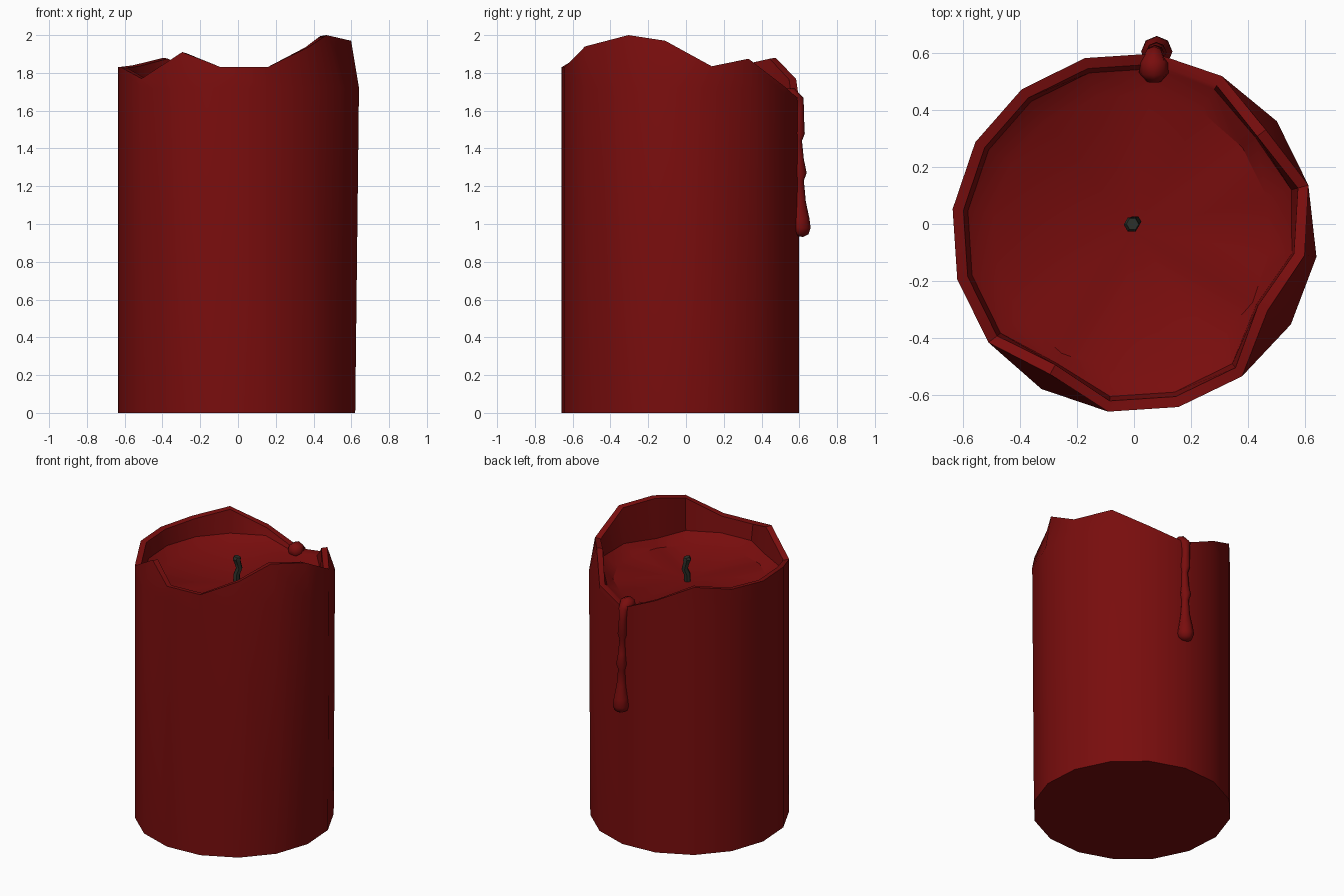
import bpy, bmesh, math
from mathutils import Vector

if "Cube" in bpy.data.objects:
    bpy.data.objects.remove(bpy.data.objects["Cube"])

def material(name, rgb):
    m = bpy.data.materials.new(name)
    m.diffuse_color = (*rgb, 1)
    m.use_nodes = True
    m.node_tree.nodes["Principled BSDF"].inputs["Base Color"].default_value = m.diffuse_color
    return m

red = material("dark red wax", (0.19, 0.004, 0.004))
black = material("charred wick", (0.025, 0.029, 0.022))

def loft(name, rings, mat, angle, tip=None):
    """Skin a list of closed rings; cap the start, and the end with a cap or a tip point."""
    bm = bmesh.new()
    vs = [[bm.verts.new(p) for p in r] for r in rings]
    n = len(vs[0])
    for a, b in zip(vs, vs[1:]):
        for i in range(n):
            j = (i + 1) % n
            bm.faces.new((a[i], a[j], b[j], b[i]))
    bm.faces.new(vs[0][::-1])
    if tip:
        t = bm.verts.new(tip)
        for i in range(n):
            bm.faces.new((vs[-1][i], vs[-1][(i + 1) % n], t))
    else:
        bm.faces.new(vs[-1])
    bmesh.ops.recalc_face_normals(bm, faces=bm.faces)
    me = bpy.data.meshes.new(name)
    bm.to_mesh(me)
    bm.free()
    me.materials.append(mat)
    ob = bpy.data.objects.new(name, me)
    bpy.context.collection.objects.link(ob)
    bpy.ops.object.select_all(action='DESELECT')
    ob.select_set(True)
    bpy.context.view_layer.objects.active = ob
    bpy.ops.object.shade_smooth_by_angle(angle=math.radians(angle))
    return ob

def tube(name, path, sides, mat, angle):
    """Tube through (x, y, z, radius) points."""
    pts = [Vector(p[:3]) for p in path]
    rings = []
    for k, p in enumerate(pts):
        d = (pts[min(k + 1, len(pts) - 1)] - pts[max(k - 1, 0)]).normalized()
        u = Vector((1, 0, 0))
        u = (u - d * u.dot(d)).normalized()
        v = d.cross(u)
        rings.append([p + path[k][3] * (u * math.cos(a) + v * math.sin(a))
                      for a in (2 * math.pi * i / sides for i in range(sides))])
    return loft(name, rings, mat, angle)

# Candle body: 16 sides, uneven melted rim and a hollow melt pool
SIDES, CX, CY = 16, -0.008, -0.03
# rim heights, clockwise from the right side
rim_z = [1.835, 1.97, 2.0, 1.94, 1.83, 1.83, 1.91, 1.77,
         1.83, 1.83, 1.84, 1.88, 1.77, 1.66, 1.73, 1.875]
lean = {1: 0.612, 2: 0.55, 6: 0.574, 15: 0.593}      # rim parts that lean inwards
wide = {0: 0.642, 1: 0.654, 2: 0.645, 3: 0.636, 15: 0.642}

def ring(radius, height):
    out = []
    for i in range(SIDES):
        a = math.radians(15 - 22.5 * i)
        r = radius(i)
        out.append((CX + r * math.cos(a), CY + r * math.sin(a), height(i)))
    return out

R = 0.634
outer = lambda i: lean.get(i, wide.get(i, R))
body_rings = [
    ring(lambda i: R, lambda i: 0),
    ring(lambda i: wide.get(i, R), lambda i: min(1.72, rim_z[i] - 0.04)),
    ring(outer, lambda i: rim_z[i]),
    ring(lambda i: outer(i) - 0.038, lambda i: rim_z[i] - 0.005),
    ring(lambda i: min(outer(i) - 0.045, 0.58), lambda i: min(1.715, rim_z[i] - 0.015)),
    ring(lambda i: 0.49, lambda i: 1.655),
]
loft("candle_body", body_rings, red, 35, tip=(0, CY, 1.64))

# Wax drip running over the low point of the rim at the back
tube("wax_drip", [
    (.07, .50, 1.66, .025), (.07, .53, 1.665, .052), (.07, .565, 1.67, .05),
    (.07, .592, 1.655, .033), (.072, .598, 1.58, .026), (.075, .597, 1.48, .032),
    (.077, .592, 1.44, .022), (.078, .598, 1.34, .026), (.078, .603, 1.27, .036),
    (.079, .600, 1.23, .024), (.08, .602, 1.12, .032), (.08, .605, 1.03, .048),
    (.08, .605, 0.98, .055), (.08, .603, 0.95, .045), (.08, .60, 0.935, .02)],
    8, red, 60)

# Bent wick
tube("wick", [
    (-.008, -.005, 1.62, .022), (-.006, -.005, 1.69, .022), (.004, .008, 1.73, .022),
    (-.004, .002, 1.77, .022), (-.008, -.002, 1.795, .028), (-.005, .0, 1.81, .022)],
    6, black, 35)
